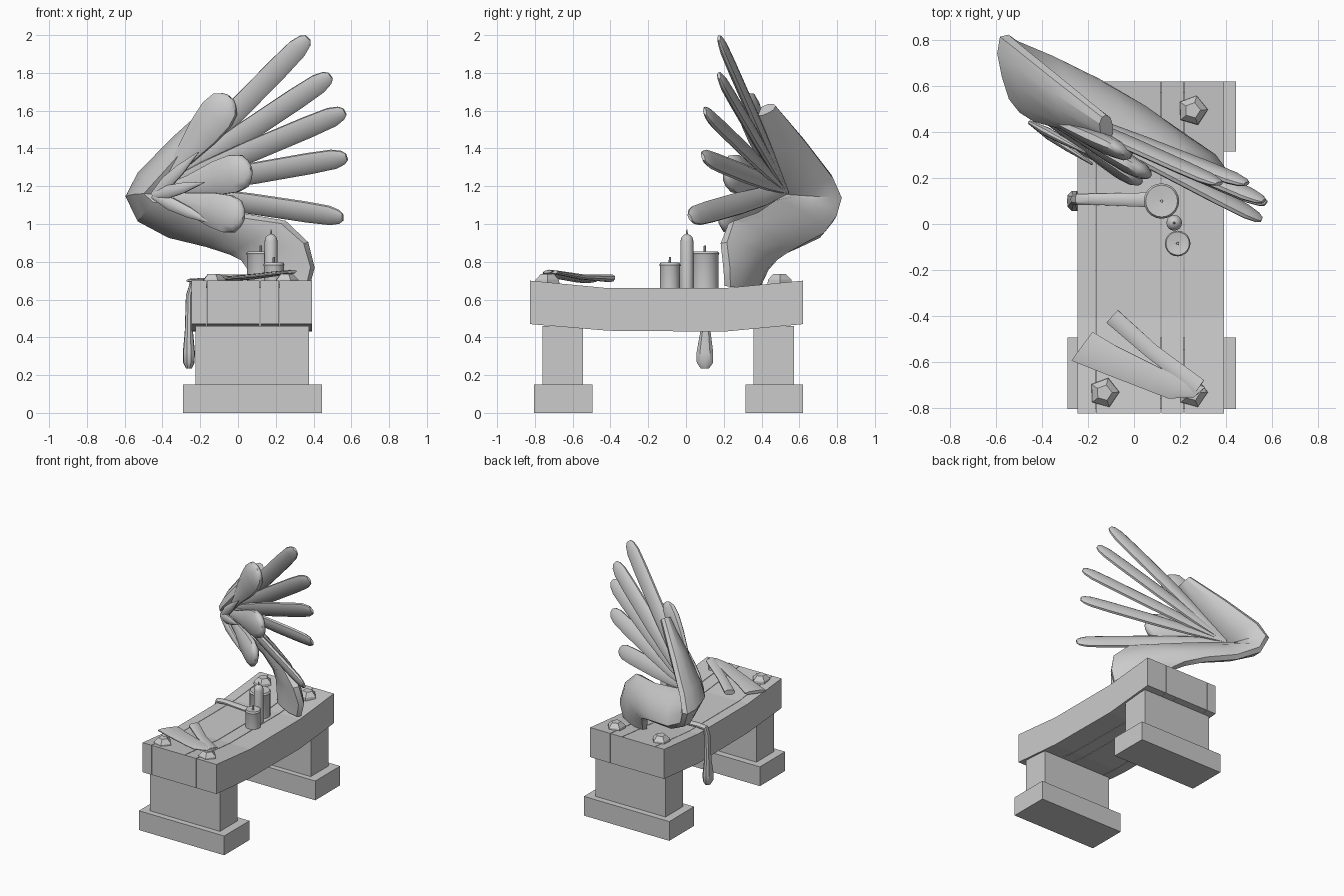
import bpy, bmesh, math
from mathutils import Vector as V

if "Cube" in bpy.data.objects:
    bpy.data.objects.remove(bpy.data.objects["Cube"])


def finish(name, bm, smooth=0):
    bmesh.ops.recalc_face_normals(bm, faces=bm.faces[:])
    me = bpy.data.meshes.new(name)
    bm.to_mesh(me)
    bm.free()
    ob = bpy.data.objects.new(name, me)
    bpy.context.collection.objects.link(ob)
    if smooth:
        bpy.context.view_layer.objects.active = ob
        ob.select_set(True)
        bpy.ops.object.shade_smooth_by_angle(angle=math.radians(smooth))
        ob.select_set(False)
    return ob


def skin(bm, rings):
    n = len(rings[0])
    for r, s in zip(rings, rings[1:]):
        for i in range(n):
            bm.faces.new((r[i], r[(i + 1) % n], s[(i + 1) % n], s[i]))
    bm.faces.new(rings[0])
    bm.faces.new(rings[-1])


OVAL = [(1, .35), (.6, .9), (0, 1), (-.6, .9), (-1, .35),
        (-1, -.35), (-.6, -.9), (0, -1), (.6, -.9), (1, -.35)]


def loft(name, sections, smooth=35):
    """Sections are (edge point, opposite edge point, half thickness)."""
    bm = bmesh.new()
    cs = [(V(a) + V(b)) / 2 for a, b, _ in sections]
    rings = []
    for i, (a, b, th) in enumerate(sections):
        u = (V(a) - V(b)) / 2
        t = cs[min(i + 1, len(cs) - 1)] - cs[max(i - 1, 0)]
        v = t.cross(u).normalized() * th
        rings.append([bm.verts.new(cs[i] + u * p + v * q) for p, q in OVAL])
    skin(bm, rings)
    return finish(name, bm, smooth)


def box(name, x0, x1, y0, y1, z0, z1):
    bm = bmesh.new()
    rings = [[bm.verts.new((x, y, z)) for x, y in ((x0, y0), (x1, y0), (x1, y1), (x0, y1))]
             for z in (z0, z1)]
    skin(bm, rings)
    return finish(name, bm)


def lathe(name, loc, profile, sides, smooth=0, turn=0.0):
    bm = bmesh.new()
    rings = []
    for r, z in profile:
        rings.append([bm.verts.new((loc[0] + r * math.cos(turn + math.tau * k / sides),
                                    loc[1] + r * math.sin(turn + math.tau * k / sides),
                                    loc[2] + z)) for k in range(sides)])
    skin(bm, rings)
    return finish(name, bm, smooth)


# sagging planks
SIDE = [(-.825, .47), (-.41, .435), (.2, .43), (.62, .47), (.62, .70), (.2, .66), (-.41, .66), (-.825, .70)]
for x0, x1 in ((-.245, -.168), (-.165, .115), (.119, .216), (.22, .392)):
    bm = bmesh.new()
    skin(bm, [[bm.verts.new((x, y, z)) for y, z in SIDE] for x in (x0, x1)])
    finish("bench_plank", bm)

# legs and feet
for tag, y0, y1, f0, f1 in (("front", -.76, -.545, -.805, -.495), ("back", .357, .573, .315, .62)):
    box(tag + "_leg", -.225, .377, y0, y1, .15, .46)
    box(tag + "_foot", -.29, .445, f0, f1, 0, .15)

# bolts
for x, y in ((.255, .495), (-.13, .495), (-.13, -.735), (.255, -.735)):
    lathe("bolt", (x, y, .68), [(.068, 0), (.065, .025), (.035, .056)], 5, turn=1.3)

# candles with softened tops and wicks
for x, y, r, h in ((.12, .10, .077, .195), (.19, -.085, .056, .135)):
    lathe("candle", (x, y, .66), [(r * .95, 0), (r * .95, h - .02), (r, h - .012), (r * .9, h), (.01, h - .006)], 20, 40)
    lathe("wick", (x, y, .66), [(.007, h - .02), (.006, h + .03)], 8, 40)
lathe("tall_candle", (.175, .005, .66), [(.034, 0), (.034, .25), (.029, .27), (.015, .283), (.005, .287), (.003, .31)], 16, 40)

# wax drip running over the edge
loft("wax_drip", [((x, y - w, z), (x, y + w, z), t) for x, y, z, w, t in (
    (.07, .105, .668, .032, .012), (-.18, .108, .677, .024, .015), (-.245, .108, .672, .023, .018),
    (-.258, .107, .62, .024, .018), (-.26, .103, .43, .027, .022), (-.26, .1, .32, .044, .032),
    (-.26, .1, .265, .043, .03), (-.26, .1, .236, .022, .016))])

# paper strips
loft("rolled_strip", [((-.07, -.375, .715), (-.12, -.43, .71), .02),
                      ((.1, -.53, .72), (.05, -.575, .72), .014),
                      ((.305, -.68, .745), (.265, -.74, .75), .01)])
loft("wide_strip", [((-.18, -.47, .70), (-.272, -.595, .70), .012),
                    ((-.08, -.53, .712), (-.16, -.64, .705), .01),
                    ((.12, -.63, .735), (.06, -.725, .72), .008),
                    ((.2, -.67, .745), (.15, -.76, .73), .008),
                    ((.31, -.71, .75), (.26, -.755, .745), .008)])

# wing arm: shoulder, elbow, wrist
loft("wing_arm", [
    ((.09, .38, .67), (.37, .22, .67), .05),
    ((.06, .42, .76), (.395, .215, .77), .06),
    ((.03, .47, .81), (.36, .20, .90), .06),
    ((-.03, .53, .845), (.24, .24, 1.01), .06),
    ((-.16, .62, .89), (-.01, .37, 1.05), .055),
    ((-.36, .72, .94), (-.27, .46, 1.11), .055),
    ((-.52, .79, 1.03), (-.44, .49, 1.13), .055),
    ((-.565, .82, 1.14), (-.48, .49, 1.16), .055),
    ((-.51, .775, 1.25), (-.42, .45, 1.22), .055),
    ((-.33, .63, 1.44), (-.27, .41, 1.39), .05),
    ((-.13, .47, 1.63), (-.11, .37, 1.58), .035)], 30)


def feather(name, root, tip, half, thick, shape, normal):
    root, tip = V(root), V(tip)
    w = (tip - root).cross(V(normal)).normalized() * half
    secs = []
    for t, k in shape:
        c = root.lerp(tip, t)
        secs.append((c + w * k, c - w * k, thick * max(k, .25)))
    loft(name, secs, 45)


LONG = [(0, .4), (.25, .85), (.5, 1), (.8, 1), (.93, .92), (.98, .66), (1, .35)]
COVERT = [(0, .25), (.35, .5), (.65, .9), (.82, 1), (.93, .85), (.98, .5), (1, .25)]
POINTED = [(0, .5), (.3, 1), (.6, .8), (1, .08)]

# long flight feathers, tilted so their backs look slightly up
for tip in ((.37, .175, 1.985), (.49, .175, 1.785), (.565, .10, 1.595), (.575, .09, 1.355), (.555, .02, 1.035)):
    feather("flight_feather", (-.42, .53, 1.18), tip, .058, .024, LONG, (-.3, -.85, -.42))

# broad covert feathers
for tip in ((-.04, .31, 1.67), (.07, .21, 1.29), (.03, .18, 1.03)):
    feather("covert_feather", (-.44, .49, 1.16), tip, .1, .042, COVERT, (-.42, -.9, 0))

# small pointed feathers
for tip in ((-.21, .31, 1.38), (-.18, .26, 1.22), (-.13, .26, 1.0)):
    feather("small_feather", (-.45, .44, 1.15), tip, .034, .02, POINTED, (-.42, -.9, 0))
